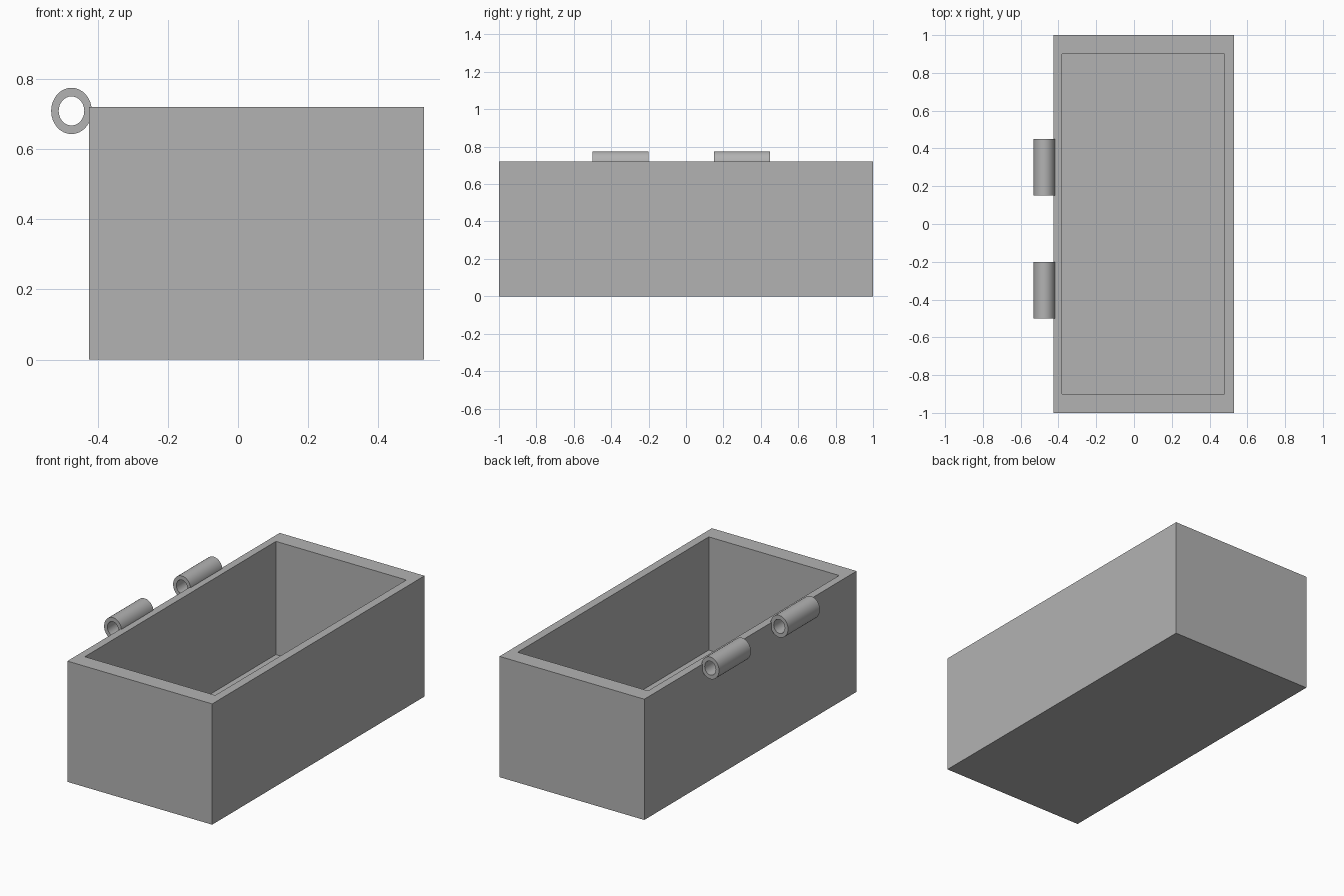
import bpy
import bmesh
import math

cube = bpy.data.objects.get("Cube")
if cube:
    bpy.data.objects.remove(cube, do_unlink=True)

# Single plain grey
grey = bpy.data.materials.new("plain grey")
grey.use_nodes = True
COLOUR = (0.45, 0.45, 0.45, 1)
grey.diffuse_color = COLOUR
grey.node_tree.nodes["Principled BSDF"].inputs["Base Color"].default_value = COLOUR


def finish(bm, name):
    """Turn a bmesh into a named, coloured object."""
    bmesh.ops.recalc_face_normals(bm, faces=bm.faces)
    mesh = bpy.data.meshes.new(name)
    bm.to_mesh(mesh)
    bm.free()
    mesh.materials.append(grey)
    obj = bpy.data.objects.new(name, mesh)
    bpy.context.collection.objects.link(obj)
    return obj


def rectangle(bm, x0, x1, y, z):
    return [bm.verts.new(p) for p in ((x0, -y, z), (x1, -y, z), (x1, y, z), (x0, y, z))]


def bridge(bm, a, b):
    """Join two closed loops with quads."""
    n = len(a)
    for i in range(n):
        j = (i + 1) % n
        bm.faces.new((a[i], a[j], b[j], b[i]))


def make_box():
    # Open box: outer walls, flat rim, inner walls and floor
    bm = bmesh.new()
    loops = [rectangle(bm, -0.425, 0.53, 1.0, 0.0),
             rectangle(bm, -0.425, 0.53, 1.0, 0.72),
             rectangle(bm, -0.38, 0.48, 0.9, 0.72),
             rectangle(bm, -0.38, 0.48, 0.9, 0.045)]
    for a, b in zip(loops, loops[1:]):
        bridge(bm, a, b)
    bm.faces.new(loops[0])
    bm.faces.new(loops[-1])
    return finish(bm, "box")


def make_hinge(name, y0, y1, sides=32):
    # Slightly tall oval tube running along y
    bm = bmesh.new()

    def oval(rx, rz, y):
        angles = [2 * math.pi * i / sides for i in range(sides)]
        return [bm.verts.new((-0.475 + rx * math.cos(a), y, 0.709 + rz * math.sin(a)))
                for a in angles]

    outer, inner = (0.058, 0.066), (0.0365, 0.0415)
    loops = [oval(*outer, y0), oval(*outer, y1), oval(*inner, y1), oval(*inner, y0)]
    for a, b in zip(loops, loops[1:] + loops[:1]):
        bridge(bm, a, b)
    obj = finish(bm, name)
    bpy.ops.object.select_all(action='DESELECT')
    obj.select_set(True)
    bpy.context.view_layer.objects.active = obj
    bpy.ops.object.shade_smooth_by_angle(angle=math.radians(30))


make_box()
make_hinge("front_hinge_tube", -0.5, -0.2)
make_hinge("back_hinge_tube", 0.15, 0.45)
